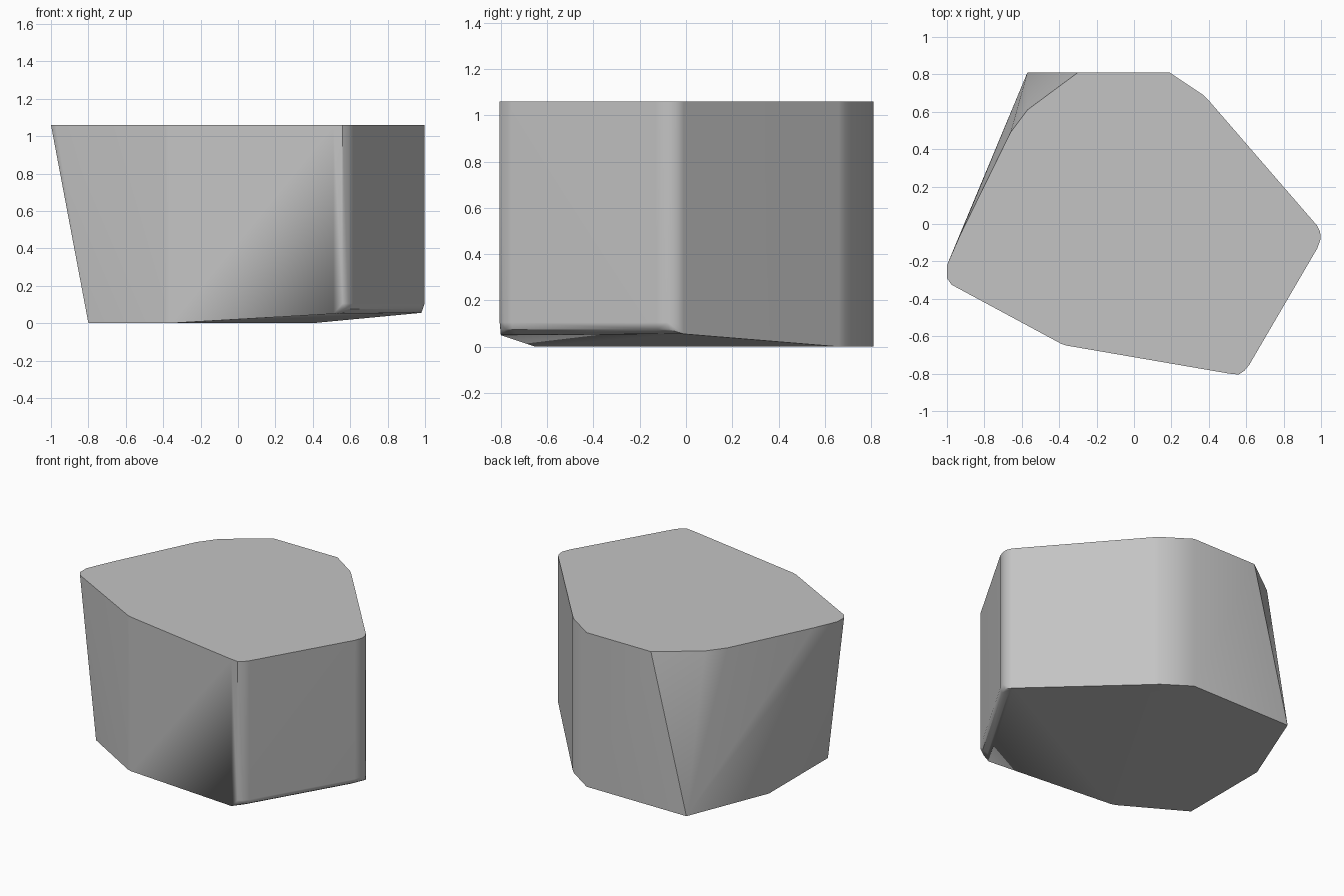
import bpy, bmesh, math

cube = bpy.data.objects.get("Cube")
if cube:
    bpy.data.objects.remove(cube, do_unlink=True)

HEIGHT = 1.06

# Straight-sided outline of the flat top, with softened corners
left_side = [(-0.66, 0.49), (-0.93, -0.06), (-1, -0.22), (-1, -0.29), (-0.975, -0.325)]
front_bend = [(-0.39, -0.64), (-0.36, -0.65)]
front_corner = [(0.51, -0.8), (0.56, -0.805), (0.59, -0.785), (0.615, -0.755)]
right_corner = [(0.98, -0.13), (0.998, -0.08), (0.995, -0.04), (0.98, -0.01)]
back_corners = [(0.40, 0.66), (0.37, 0.69), (0.19, 0.81)]
back_left = [(-0.30, 0.81), (-0.57, 0.61)]
top = left_side + front_bend + front_corner + right_corner + back_corners + back_left
points = [(x, y, HEIGHT) for x, y in top]

# Flat underside, flaring out at the back left
base = [(-0.57, 0.81), (-0.80, 0.24), (-0.80, -0.40)] + front_bend + back_corners
points += [(x, y, 0) for x, y in base]

# Raised lower edge on the right, rounded inward
nx, ny = math.cos(math.radians(-30)), math.sin(math.radians(-30))
for inset, z in ((0, 0.105), (0.012, 0.075), (0.045, 0.056)):
    for x, y in front_corner[1:] + right_corner[:3]:
        points.append((x - inset * nx, y - inset * ny, z))
points.append((*front_corner[0], 0.05))
points.append((*right_corner[3], 0.055))

# Wrap the points in one convex stone
bm = bmesh.new()
for p in points:
    bm.verts.new(p)
hull = bmesh.ops.convex_hull(bm, input=bm.verts[:])
loose = [v for v in bm.verts if not v.link_faces]
bmesh.ops.delete(bm, geom=loose, context="VERTS")
bmesh.ops.dissolve_limit(bm, angle_limit=math.radians(0.8),
                         verts=bm.verts[:], edges=bm.edges[:])
bmesh.ops.recalc_face_normals(bm, faces=bm.faces[:])
mesh = bpy.data.meshes.new("stone_block")
bm.to_mesh(mesh)
bm.free()
stone = bpy.data.objects.new("stone_block", mesh)
bpy.context.collection.objects.link(stone)

# Plain grey stone
mat = bpy.data.materials.new("grey_stone")
mat.use_nodes = True
grey = (0.55, 0.55, 0.55, 1)
mat.diffuse_color = grey
mat.node_tree.nodes["Principled BSDF"].inputs["Base Color"].default_value = grey
mesh.materials.append(mat)

# Soft corners between flat sides
bpy.ops.object.select_all(action="DESELECT")
stone.select_set(True)
bpy.context.view_layer.objects.active = stone
bpy.ops.object.shade_smooth_by_angle(angle=math.radians(35))
soft = stone.modifiers.new("flat_sides", "WEIGHTED_NORMAL")
soft.keep_sharp = True
